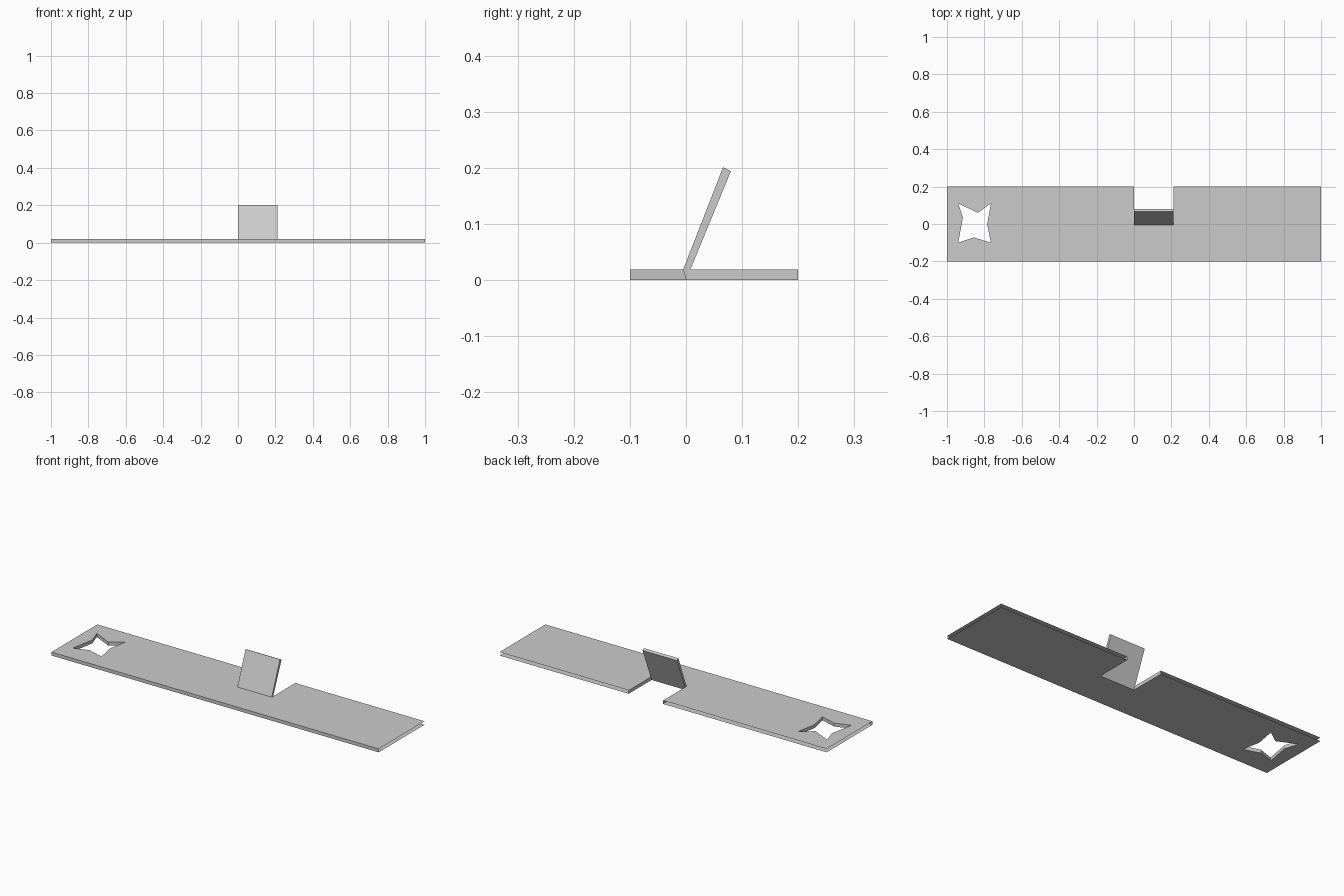
import bpy
import bmesh

if "Cube" in bpy.data.objects:
    bpy.data.objects.remove(bpy.data.objects["Cube"])

T = 0.019          # plate thickness
X0, X1 = 0.0, 0.21  # slot and tab width


def finish(name, bm):
    bmesh.ops.recalc_face_normals(bm, faces=bm.faces)
    mesh = bpy.data.meshes.new(name)
    bm.to_mesh(mesh)
    bm.free()
    obj = bpy.data.objects.new(name, mesh)
    bpy.context.collection.objects.link(obj)
    return obj


def loop(bm, pts, z):
    vs = [bm.verts.new((x, y, z)) for x, y in pts]
    es = [bm.edges.new((vs[i], vs[(i + 1) % len(vs)])) for i in range(len(vs))]
    return vs, es


def outline(fold_y):
    return [(-1, -0.2), (1, -0.2), (1, 0.2), (X1, 0.2), (X1, fold_y),
            (X0, fold_y), (X0, 0.2), (-1, 0.2)]


star = [(-0.94, 0.11), (-0.835, 0.06), (-0.765, 0.11), (-0.785, 0),
        (-0.765, -0.1), (-0.855, -0.072), (-0.94, -0.1), (-0.915, 0.035)]

# Plate: two sheets with a star opening and a rear slot
bm = bmesh.new()
rims, holes = [], []
for z, fold_y in ((0, 0), (T, -0.005)):
    rim, rim_edges = loop(bm, outline(fold_y), z)
    hole, hole_edges = loop(bm, star, z)
    bmesh.ops.triangle_fill(bm, edges=rim_edges + hole_edges,
                            use_beauty=True, normal=(0, 0, 1))
    rims.append(rim)
    holes.append(hole)


def wall(loops, i):
    a, b = loops
    j = (i + 1) % len(a)
    bm.faces.new((a[i], a[j], b[j], b[i]))


# Walls: front edge and slot sides only; ends and rear edge stay open
for i in (0, 3, 5):
    wall(rims, i)
for i in range(len(star)):
    wall(holes, i)
bmesh.ops.dissolve_limit(bm, angle_limit=0.001, verts=bm.verts, edges=bm.edges)
finish("plate", bm)

# Tab: folded up out of the slot, open where it meets the plate
profile = [(0, 0), (0.080, 0.194), (0.066, 0.201), (-0.005, T)]
bm = bmesh.new()
left, right = [[bm.verts.new((x, y, z)) for y, z in profile] for x in (X0, X1)]
for i in range(3):
    bm.faces.new((left[i], left[i + 1], right[i + 1], right[i]))
bm.faces.new(left)
bm.faces.new(right)
finish("folded_tab", bm)
